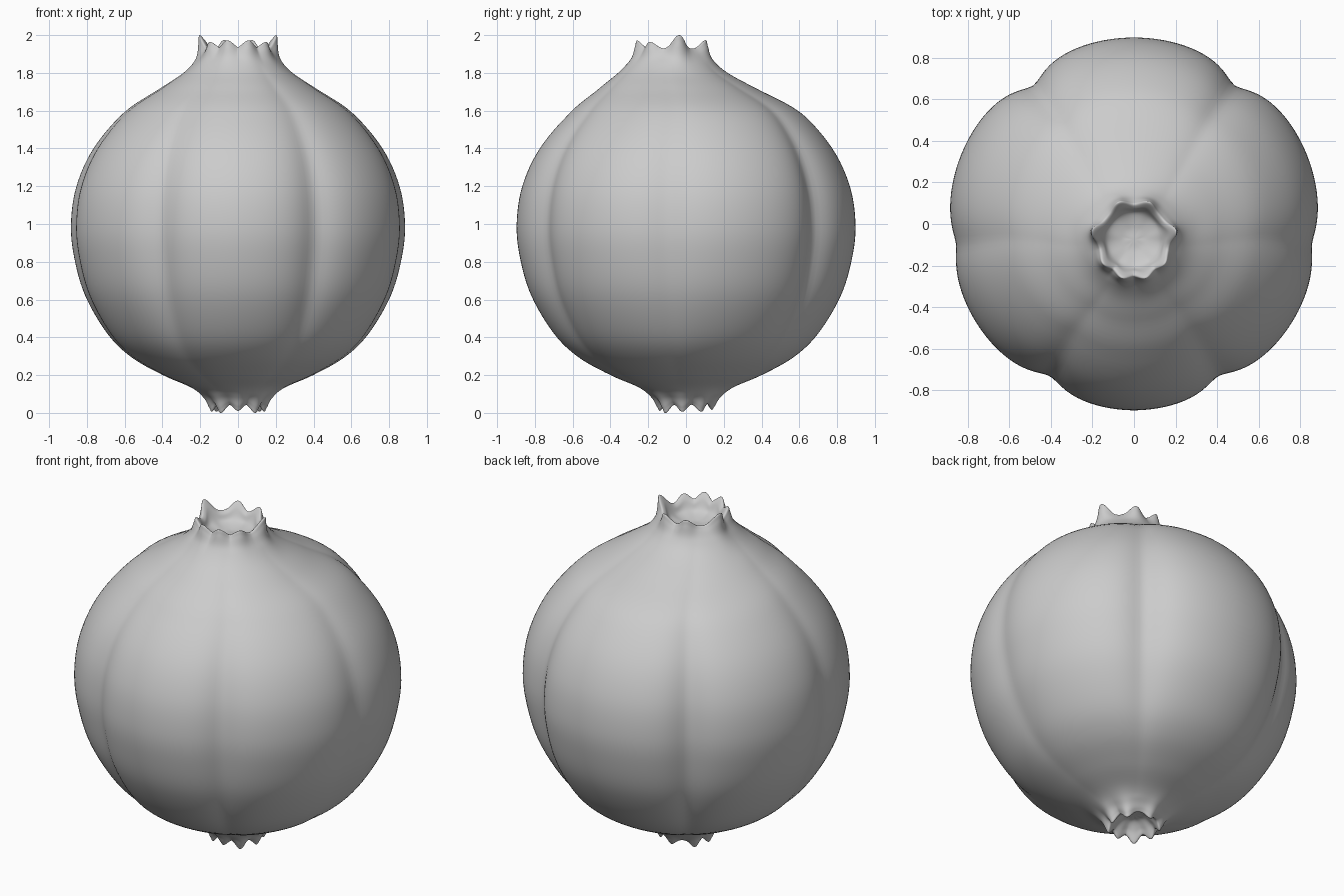
import bpy, bmesh
from math import radians, degrees, sin, cos, pi, exp, sqrt

if "Cube" in bpy.data.objects:
    bpy.data.objects.remove(bpy.data.objects["Cube"])

SEG = 180      # steps around
SUB = 6        # steps between profile points

# profile: radius, height, crown weight, base-tuft weight
PROFILE = [
    (0.01, 0.10, 0, 0), (0.06, 0.095, 0, 0), (0.10, 0.07, 0, 0.3), (0.125, 0.047, 0, 1),
    (0.145, 0.058, 0, 0.75), (0.18, 0.09, 0, 0.25), (0.25, 0.135, 0, 0), (0.40, 0.20, 0, 0),
    (0.57, 0.295, 0, 0), (0.70, 0.42, 0, 0), (0.82, 0.62, 0, 0), (0.88, 0.82, 0, 0),
    (0.898, 1.0, 0, 0), (0.868, 1.2, 0, 0), (0.775, 1.4, 0, 0), (0.61, 1.59, 0, 0),
    (0.42, 1.715, 0, 0), (0.29, 1.80, 0, 0), (0.22, 1.865, 0.15, 0), (0.185, 1.91, 0.7, 0),
    (0.168, 1.928, 1, 0), (0.148, 1.915, 0.7, 0), (0.125, 1.88, 0.15, 0), (0.06, 1.86, 0, 0),
    (0.01, 1.858, 0, 0)]

# right-hand features (angle, size), mirrored to the left
GROOVES = [(54, 0.082), (-6.5, 0.04), (-61, 0.068)]
CROWN_TIPS = [(68, 0.046), (11, 0.072), (-38, 0.036), (-73, 0.044)]
BASE_TIPS = [(90, 0.03), (35, 0.04), (-8, 0.04), (-50, 0.047), (-90, 0.035)]


def gap(a, b):
    return abs((a - b + 180) % 360 - 180)


def tips(items, ang, width):
    return max(h * exp(-(min(gap(ang, a), gap(ang, 180 - a)) / width) ** 2) for a, h in items)


def groove(ang):
    total = 0
    for a, depth in GROOVES:
        d = min(gap(ang, a), gap(ang, 180 - a))
        total += depth * exp(-(sqrt(d * d + 9) - 3) / 7)
    return total


def catmull(pts):
    out = []
    for i in range(len(pts) - 1):
        p = [pts[max(0, min(len(pts) - 1, i + k))] for k in (-1, 0, 1, 2)]
        for s in range(SUB):
            t = s / SUB
            out.append([0.5 * (2 * b + (c - a) * t + (2 * a - 5 * b + 4 * c - d) * t * t
                               + (3 * b - a - 3 * c + d) * t ** 3) for a, b, c, d in zip(*p)])
    out.append(list(pts[-1]))
    return out


def smooth(x):
    x = max(0, min(1, x))
    return x * x * (3 - 2 * x)


# lobed fruit with crown and base tuft, one continuous skin
bm = bmesh.new()
rings = []
rows = catmull(PROFILE)
for r, z, wc, wb in rows:
    env = sin(pi * max(0, min(1, (z - 0.1) / 1.75))) ** 0.6 if r > 0.2 else 0
    shift = -0.075 * smooth((z - 1.55) / 0.3)
    ring = []
    for i in range(SEG):
        ang = 360 * i / SEG
        hc, hb = wc * tips(CROWN_TIPS, ang, 13), wb * tips(BASE_TIPS, ang, 13)
        rad = r * (1 - env * groove(ang)) + 0.55 * hc + 0.3 * hb
        a = radians(ang)
        ring.append(bm.verts.new((rad * cos(a), rad * sin(a) + shift, z + hc - hb)))
    rings.append(ring)
for lo, hi in zip(rings, rings[1:]):
    for i in range(SEG):
        j = (i + 1) % SEG
        bm.faces.new((lo[i], lo[j], hi[j], hi[i]))
bm.faces.new(rings[0][::-1])
bm.faces.new(rings[-1])
for f in bm.faces:
    f.smooth = True
mesh = bpy.data.meshes.new("fruit")
bm.to_mesh(mesh)
bm.free()
fruit = bpy.data.objects.new("fruit", mesh)
bpy.context.collection.objects.link(fruit)
